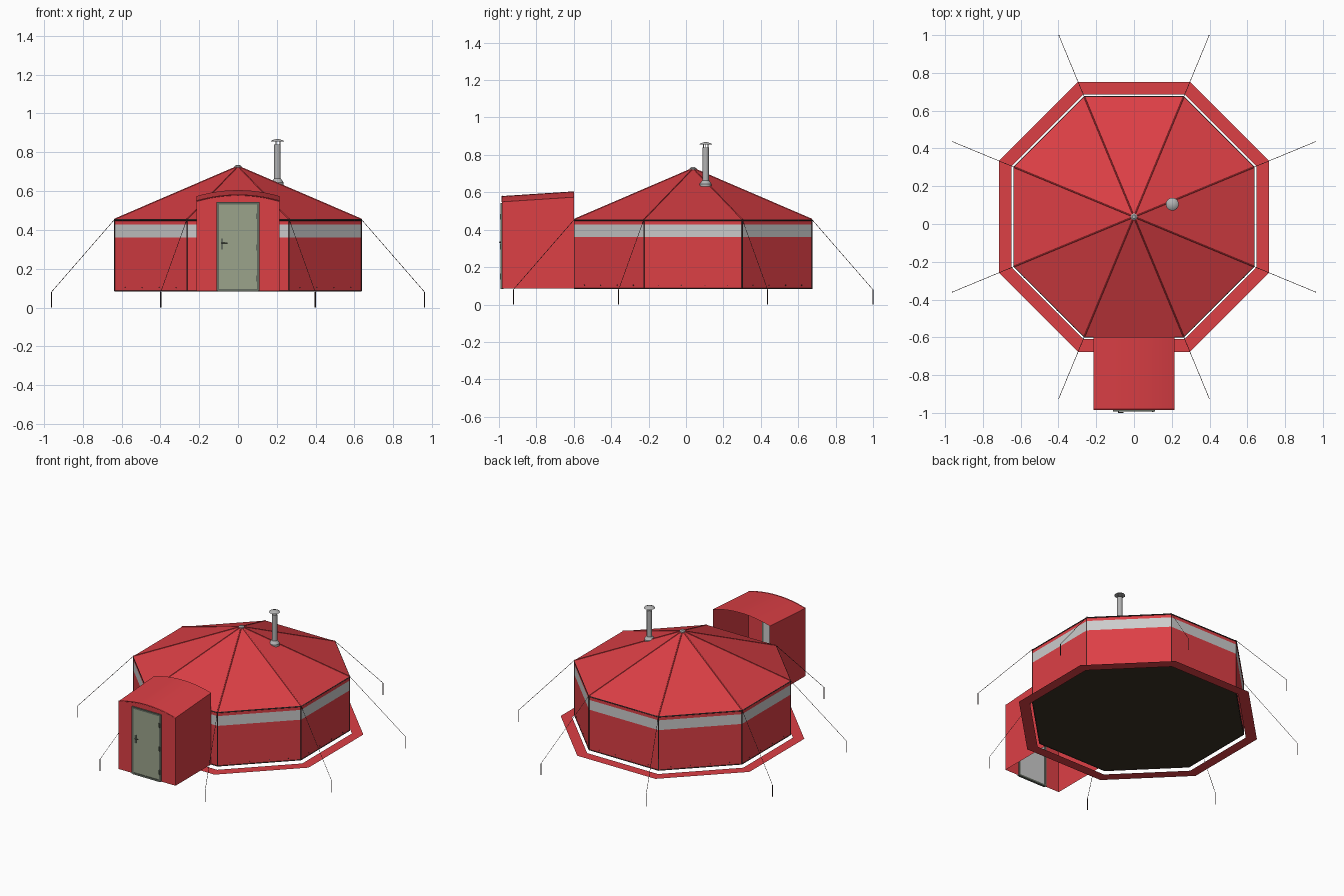
import bpy, bmesh
from math import cos, sin, pi, radians
from mathutils import Vector

if "Cube" in bpy.data.objects:
    bpy.data.objects.remove(bpy.data.objects["Cube"])

CY = 0.038          # centre of the octagon in y
WALL = 0.635        # apothem of the wall
EAVE, BASE, APEX = 0.455, 0.085, 0.728


def mat(name, rgb):
    m = bpy.data.materials.new(name)
    m.diffuse_color = (*rgb, 1)
    m.use_nodes = True
    m.node_tree.nodes["Principled BSDF"].inputs["Base Color"].default_value = m.diffuse_color
    return m


RED = mat("red_canvas", (0.72, 0.05, 0.06))
WHITE = mat("light_band", (0.75, 0.75, 0.74))
DARK = mat("dark_trim", (0.05, 0.03, 0.03))
BROWN = mat("floor_brown", (0.045, 0.032, 0.018))
GREEN = mat("door_green", (0.33, 0.37, 0.26))
FRAME = mat("frame_grey", (0.13, 0.15, 0.12))
STEEL = mat("steel", (0.45, 0.45, 0.45))


def mesh(name, verts, faces, m):
    me = bpy.data.meshes.new(name)
    me.from_pydata([tuple(v) for v in verts], [], faces)
    ob = bpy.data.objects.new(name, me)
    bpy.context.collection.objects.link(ob)
    me.materials.append(m)
    return ob


def octagon(apothem, z):
    r = apothem / cos(pi / 8)
    return [Vector((r * cos(pi / 8 + i * pi / 4), CY + r * sin(pi / 8 + i * pi / 4), z))
            for i in range(8)]


def octa_strip(name, lower, upper, m):
    # surface between two octagons given as (apothem, z)
    return mesh(name, octagon(*lower) + octagon(*upper),
                [(i, (i + 1) % 8, 8 + (i + 1) % 8, 8 + i) for i in range(8)], m)


def box(name, lo, hi, m):
    v = [(x, y, z) for x in (lo[0], hi[0]) for y in (lo[1], hi[1]) for z in (lo[2], hi[2])]
    return mesh(name, v, [(0, 1, 3, 2), (4, 6, 7, 5), (0, 4, 5, 1),
                          (2, 3, 7, 6), (0, 2, 6, 4), (1, 5, 7, 3)], m)


def tubes(name, paths, r, m, closed=False):
    cu = bpy.data.curves.new(name, 'CURVE')
    cu.dimensions = '3D'
    cu.bevel_depth = r
    cu.bevel_resolution = 0
    cu.use_fill_caps = True
    for p in paths:
        s = cu.splines.new('POLY')
        s.points.add(len(p) - 1)
        for pt, co in zip(s.points, p):
            pt.co = (*co, 1)
        s.use_cyclic_u = closed
    ob = bpy.data.objects.new(name, cu)
    bpy.context.collection.objects.link(ob)
    cu.materials.append(m)
    return ob


def lathe(name, x, y, profile, m, n=24):
    # closed turned shape from (radius, z) points
    v = [(x + r * cos(2 * pi * i / n), y + r * sin(2 * pi * i / n), z)
         for r, z in profile for i in range(n)]
    f = [(k * n + i, k * n + (i + 1) % n, (k + 1) * n + (i + 1) % n, (k + 1) * n + i)
         for k in range(len(profile) - 1) for i in range(n)]
    f += [tuple(range(n))[::-1], tuple(range(len(v) - n, len(v)))]
    ob = mesh(name, v, f, m)
    bpy.context.view_layer.objects.active = ob
    ob.select_set(True)
    bpy.ops.object.shade_smooth_by_angle(angle=radians(35))
    ob.select_set(False)
    return ob


# tent walls, band, roof, floor and ground skirt
octa_strip("lower_wall", (WALL, BASE), (WALL, 0.36), RED)
octa_strip("wall_band", (WALL, 0.36), (WALL, 0.427), WHITE)
octa_strip("upper_wall", (WALL, 0.427), (WALL, EAVE), RED)
octa_strip("ground_skirt", (0.648, 0.066), (0.715, 0.066), RED)
mesh("floor", octagon(WALL, BASE), [tuple(range(8))[::-1]], BROWN)
apex = Vector((0, CY, APEX))
mesh("roof", octagon(WALL, EAVE) + [apex], [(i, (i + 1) % 8, 8) for i in range(8)], RED)

# seams and trims along the edges
top, bottom = octagon(WALL, EAVE), octagon(WALL, BASE)
tubes("roof_ridges", [(c, apex) for c in top], 0.0035, RED)
tubes("wall_seams", list(zip(bottom, top)), 0.003, DARK)
tubes("eave_trim", [octagon(WALL, EAVE - 0.004)], 0.004, DARK, True)
tubes("base_trim", [bottom], 0.003, DARK, True)
lathe("roof_cap", 0, CY, [(0.018, 0.718), (0.018, 0.728), (0.01, 0.734)], STEEL, 12)

# guy ropes, stakes and lower wall eyelets
ends = octagon(0.961, 0.08)
tubes("guy_ropes", list(zip(top, ends)), 0.0013, DARK)
tubes("stakes", [(e, (e.x, e.y, 0)) for e in ends], 0.0028, DARK)
low = octagon(WALL + 0.001, 0.103)
eyelets = []
for i in range(8):
    a, b = low[i], low[(i + 1) % 8]
    out = ((a + b) / 2 - Vector((0, CY, 0.103))).normalized() * 0.003
    eyelets += [(p, p + out) for p in (a.lerp(b, t) for t in (0.15, 0.38, 0.62, 0.85))]
tubes("eyelets", eyelets, 0.003, DARK)

# stove pipe
lathe("pipe_flashing", 0.203, 0.105, [(0.032, 0.63), (0.032, 0.645), (0.018, 0.664)], STEEL)
lathe("stove_pipe", 0.203, 0.105, [(0.017, 0.645), (0.017, 0.84)], STEEL)
lathe("pipe_cap", 0.203, 0.105, [(0.034, 0.856), (0.03, 0.861), (0.008, 0.868)], STEEL)
tubes("cap_struts", [[(0.203 + dx, 0.105 + dy, z) for z in (0.835, 0.86)]
                     for dx, dy in ((0.014, 0), (-0.007, 0.012), (-0.007, -0.012))], 0.002, STEEL)

# entrance porch: arched roof and sides, open at the back and underneath
HW, YF, YB, N = 0.215, -0.983, -0.598, 12


def arch(y, eave, crown):
    xs = [-HW + 2 * HW * i / N for i in range(N + 1)]
    return [Vector((x, y, eave + (crown - eave) * (1 - (x / HW) ** 2))) for x in xs]


front, back = arch(YF, 0.549, 0.58), arch(YB, 0.574, 0.605)
roof = mesh("porch_roof", front + back, [(i, i + 1, N + 2 + i, N + 1 + i) for i in range(N)], RED)
roof.data.shade_smooth()
for s, f, b in ((-1, front[0], back[0]), (1, front[-1], back[-1])):
    mesh("porch_side", [f, b, (s * HW, YB, BASE), (s * HW, YF, BASE)], [(0, 1, 2, 3)], RED)
DW, DT = 0.104, 0.538
mesh("porch_front", front + [(HW, YF, BASE), (DW, YF, BASE), (DW, YF, DT),
                             (-DW, YF, DT), (-DW, YF, BASE), (-HW, YF, BASE)],
     [tuple(range(N + 7))[::-1]], RED)
# raised front hem following the arch
tubes("porch_front_hem", [front], 0.003, RED)

# door with frame, hinges and handle
box("door_leaf", (-DW, YF - 0.005, BASE + 0.004), (DW, YF + 0.003, DT), GREEN)
box("door_inner_panel", (-DW, YF + 0.003, BASE + 0.004), (DW, YF + 0.005, DT), WHITE)
for s in (-1, 1):
    box("door_jamb", (s * DW - 0.006, YF - 0.009, BASE), (s * DW + 0.006, YF + 0.006, DT + 0.006), FRAME)
for name, z in (("door_lintel", DT), ("door_sill", BASE + 0.004)):
    box(name, (-DW, YF - 0.009, z - 0.006), (DW, YF + 0.006, z + 0.006), FRAME)
for z in (0.15, 0.31, 0.47):
    box("door_hinge", (0.094, YF - 0.012, z - 0.015), (0.104, YF - 0.004, z + 0.015), FRAME)
box("handle_plate", (-0.088, YF - 0.008, 0.3), (-0.078, YF - 0.004, 0.355), FRAME)
tubes("door_handle", [[(-0.083, YF - 0.005, 0.333), (-0.083, YF - 0.015, 0.333),
                       (-0.055, YF - 0.015, 0.333)]], 0.003, FRAME)
